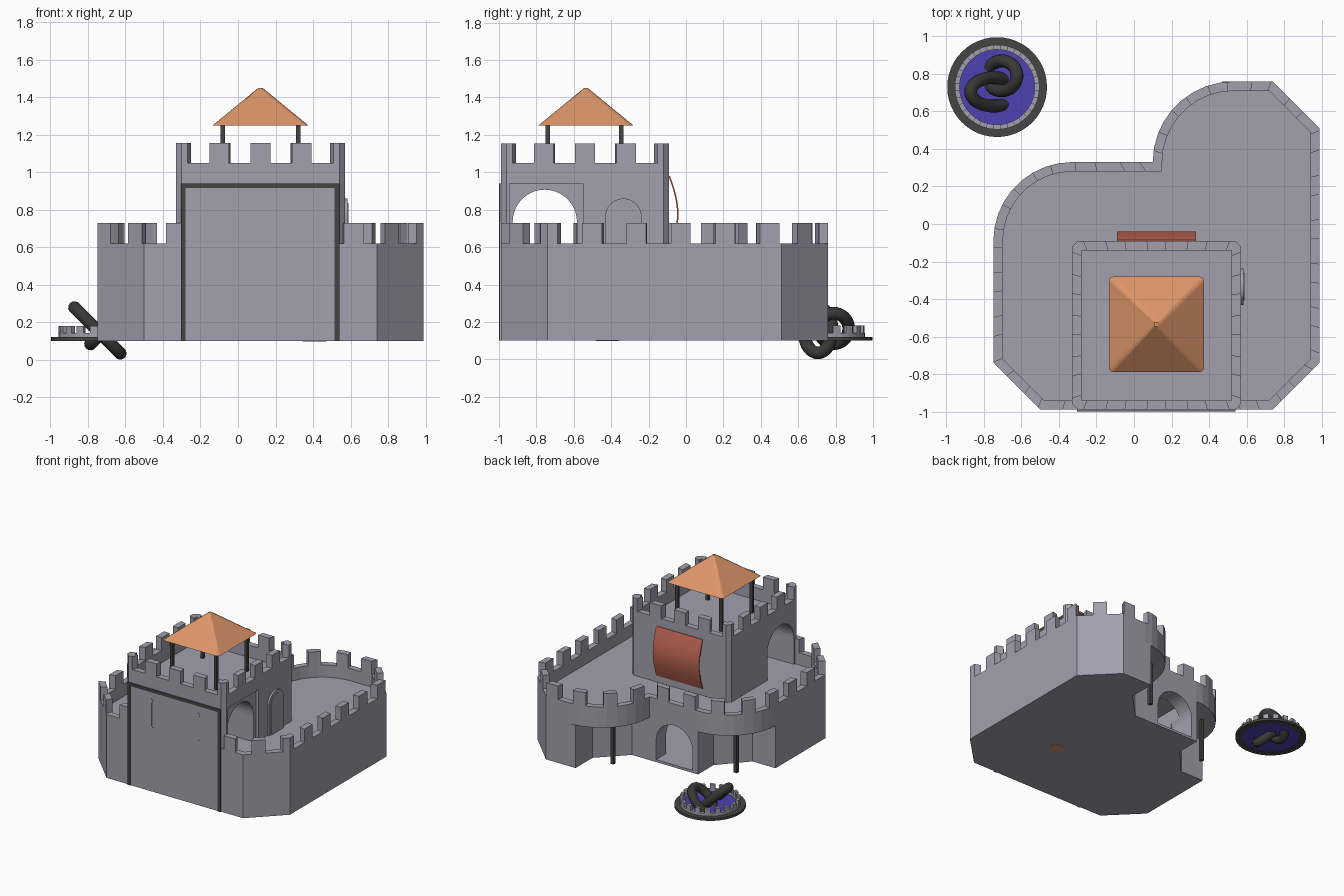
import bpy, bmesh
from math import sin, cos, pi, radians
from mathutils import Vector, Matrix

cube = bpy.data.objects.get("Cube")
if cube:
    bpy.data.objects.remove(cube, do_unlink=True)


def material(name, rgb):
    m = bpy.data.materials.new(name)
    m.use_nodes = True
    m.diffuse_color = (*rgb, 1)
    m.node_tree.nodes["Principled BSDF"].inputs["Base Color"].default_value = (*rgb, 1)
    return m


STONE = material("stone grey", (0.36, 0.35, 0.42))
IRON = material("dark iron", (0.06, 0.062, 0.056))
CHAIN = material("chain black", (0.04, 0.04, 0.038))
ROOF = material("roof orange", (0.72, 0.30, 0.14))
CLOTH = material("banner red", (0.50, 0.13, 0.085))
WATER = material("water blue", (0.075, 0.055, 0.45))


def finish(name, bm, mat):
    bmesh.ops.recalc_face_normals(bm, faces=bm.faces)
    mesh = bpy.data.meshes.new(name)
    bm.to_mesh(mesh)
    bm.free()
    ob = bpy.data.objects.new(name, mesh)
    bpy.context.collection.objects.link(ob)
    mesh.materials.append(mat)
    return ob


def place(u, v, w, axis):
    return {"x": (w, u, v), "y": (u, w, v), "z": (u, v, w)}[axis]


def add_prism(bm, pts, a, b, axis="z"):
    lo = [bm.verts.new(place(u, v, a, axis)) for u, v in pts]
    hi = [bm.verts.new(place(u, v, b, axis)) for u, v in pts]
    bm.faces.new(lo)
    bm.faces.new(hi)
    for i in range(len(pts)):
        j = (i + 1) % len(pts)
        bm.faces.new((lo[i], lo[j], hi[j], hi[i]))


def prism(name, pts, a, b, mat=STONE, axis="z"):
    bm = bmesh.new()
    add_prism(bm, pts, a, b, axis)
    return finish(name, bm, mat)


def rect(u0, u1, v0, v1):
    return [(u0, v0), (u1, v0), (u1, v1), (u0, v1)]


def arc(cx, cy, r, a0, a1, n):
    return [(cx + r * cos(radians(a0 + (a1 - a0) * i / n)),
             cy + r * sin(radians(a0 + (a1 - a0) * i / n))) for i in range(n + 1)]


def arch(c, r, bottom, spring):
    return [(c - r, bottom), (c + r, bottom)] + arc(c, spring, r, 0, 180, 20)


def inset(pts, d):
    # mitred inward offset of a counter-clockwise outline
    out = []
    for i, p in enumerate(pts):
        p, a, b = Vector(p), Vector(pts[i - 1]), Vector(pts[(i + 1) % len(pts)])
        e, f = (p - a).normalized(), (b - p).normalized()
        n, m = Vector((-e.y, e.x)), Vector((-f.y, f.x))
        out.append(tuple(p + (n + m) * d / (1 + n.dot(m))))
    return out


def ring(name, outer, inner, z0, z1, mat=STONE):
    bm = bmesh.new()
    loops = [[bm.verts.new((x, y, z)) for x, y in pts]
             for pts, z in ((outer, z0), (outer, z1), (inner, z1), (inner, z0))]
    n = len(outer)
    for k in range(4):
        p, q = loops[k], loops[(k + 1) % 4]
        for i in range(n):
            j = (i + 1) % n
            bm.faces.new((p[i], p[j], q[j], q[i]))
    return finish(name, bm, mat)


def merlons(name, outer, inner, z0, z1, count, width, start=0.0):
    # blocks spaced evenly around the wall, bending with its outline
    n = len(outer)
    lens = [(Vector(outer[(i + 1) % n]) - Vector(outer[i])).length for i in range(n)]
    total = sum(lens)
    cum = [sum(lens[:i]) for i in range(n)]

    def at(s):
        s %= total
        i = max(k for k in range(n) if cum[k] <= s)
        t = (s - cum[i]) / lens[i]
        return [tuple(Vector(l[i]).lerp(Vector(l[(i + 1) % n]), t)) for l in (outer, inner)]

    bm = bmesh.new()
    for k in range(count):
        a = start + k * total / count - width / 2
        stops = [c + w for c in cum for w in (-total, 0, total)
                 if a + 1e-3 < c + w < a + width - 1e-3]
        pairs = [at(s) for s in [a] + sorted(stops) + [a + width]]
        add_prism(bm, [p[0] for p in pairs] + [p[1] for p in reversed(pairs)], z0, z1)
    return finish(name, bm, STONE)


def cut(ob, cutter):
    mod = ob.modifiers.new("cut", "BOOLEAN")
    mod.operation, mod.solver, mod.object = "DIFFERENCE", "EXACT", cutter
    bpy.context.view_layer.update()
    deps = bpy.context.evaluated_depsgraph_get()
    mesh = bpy.data.meshes.new_from_object(ob.evaluated_get(deps))
    ob.modifiers.clear()
    ob.data = mesh
    bpy.data.objects.remove(cutter, do_unlink=True)


def smooth(ob, angle=40):
    bpy.ops.object.select_all(action="DESELECT")
    ob.select_set(True)
    bpy.context.view_layer.objects.active = ob
    bpy.ops.object.shade_smooth_by_angle(angle=radians(angle))


# Castle base, with notched corners below the round bastions
front = [(-0.75, -0.74), (-0.5, -0.99), (0.74, -0.99), (0.99, -0.74), (0.99, 0.51), (0.74, 0.76)]
base = prism("castle_base", front + [(0.47, 0.76), (0.47, 0.54), (0.26, 0.33), (-0.34, 0.33),
                                     (-0.34, 0.13), (-0.54, -0.09), (-0.75, -0.09)], 0.1, 0.45)
cut(base, prism("room_cutter", rect(-0.28, 0.5, -0.72, 0.2), 0.12, 0.5))
cut(base, prism("gate_cutter", arch(-0.125, 0.165, 0.12, 0.28), 0.1, 0.4, axis="y"))

# Upper deck, parapet and battlements
outline = (front[3:] + arc(0.53, 0.33, 0.43, 90, 180, 9)
           + arc(-0.33, -0.09, 0.42, 90, 180, 9) + front[:3])
inner = inset(outline, 0.05)
prism("castle_deck", outline, 0.45, 0.52)
ring("castle_parapet", outline, inner, 0.52, 0.62)
merlons("castle_merlons", outline, inner, 0.62, 0.73, 26, 0.105)
for i, (x, y) in enumerate([(0.288, 0.534), (-0.55, 0.134)]):
    prism(f"bastion_post_{i}", rect(x - 0.014, x + 0.014, y - 0.014, y + 0.014), 0.1, 0.46, IRON)

# Inner spiral stair
bm = bmesh.new()
for i in range(14):
    a = -15 - i * 17
    wedge = arc(0.14, -0.3, 0.34, a, a - 17, 2) + arc(0.14, -0.3, 0.24, a - 17, a, 2)
    z = 0.098 + i * 0.025
    add_prism(bm, wedge, z, z + 0.03)
finish("spiral_stair", bm, ROOF)

# Tower with a cross passage
c = 0.03
x0, x1, y0, y1 = -0.33, 0.57, -0.99, -0.09
plan = [(x0, y0 + c), (x0 + c, y0), (x1 - c, y0), (x1, y0 + c),
        (x1, y1 - c), (x1 - c, y1), (x0 + c, y1), (x0, y1 - c)]
tower = prism("tower", plan, 0.51, 0.95)
cut(tower, prism("passage_cutter", arch(-0.755, 0.172, 0.5, 0.735), -0.6, 0.7, axis="x"))
cut(tower, prism("recess_cutter", rect(-0.945, -0.55, 0.5, 0.94), 0.55, 0.7, axis="x"))
plan_in = inset(plan, 0.05)
ring("tower_parapet", plan, plan_in, 0.95, 1.05)
merlons("tower_merlons", plan, plan_in, 1.05, 1.155, 16, 0.105, c * 0.707)

# Side door
prism("side_door_frame", arch(-0.335, 0.097, 0.52, 0.763), 0.56, 0.585, axis="x")
prism("side_door_panel", arch(-0.335, 0.073, 0.52, 0.763), 0.58, 0.59, axis="x")

# Front gate with iron frame and chain slots
prism("gate_panel", rect(-0.3, 0.54, 0.1, 0.94), -0.994, -0.985, axis="y")
for name, r in (("left", rect(0.515, 0.54, 0.1, 0.94)), ("right", rect(-0.305, -0.28, 0.1, 0.94)),
                ("top", rect(-0.28, 0.515, 0.915, 0.94))):
    prism("gate_frame_" + name, r, -1.0, -0.985, IRON, "y")
for i, x in enumerate((-0.093, 0.33)):
    slot = arc(x, 0.842, 0.018, -65, 245, 14) + arc(x, 0.622, 0.018, 115, 425, 14)
    prism(f"chain_slot_{i}", slot, -0.997, -0.99, axis="y")

# Bulging banner on the tower back
bulge = [(-0.085 + 0.045 * sin(pi * i / 12), 0.575 + 0.405 * i / 12) for i in range(13)]
back = [(y - 0.008, z) for y, z in reversed(bulge)]
smooth(prism("banner", bulge + back, -0.09, 0.33, CLOTH, "x"))

# Canopy on four posts
bm = bmesh.new()
bmesh.ops.create_cone(bm, cap_ends=True, segments=4, radius1=0.36, radius2=0.015, depth=0.2,
                      matrix=Matrix.Translation((0.12, -0.535, 1.35)) @ Matrix.Rotation(pi / 4, 4, "Z"))
ridges = [e for e in bm.edges if abs(e.verts[0].co.z - e.verts[1].co.z) > 0.1]
bmesh.ops.bevel(bm, geom=ridges, offset=0.02, segments=3, profile=0.5, affect="EDGES")
finish("canopy_roof", bm, ROOF)
for i in range(4):
    x, y = (-0.08, 0.32)[i % 2], (-0.74, -0.345)[i // 2]
    prism(f"canopy_post_{i}", rect(x - 0.012, x + 0.012, y - 0.012, y + 0.012), 0.95, 1.26, IRON)

# Round pool with a little battlement


def circle(r):
    return arc(-0.73, 0.73, r, 0, 352.5, 47)


ring("pool_rim", circle(0.266), circle(0.215), 0.1, 0.12, IRON)
prism("pool_water", circle(0.218), 0.103, 0.123, WATER)
ring("pool_wall", circle(0.226), circle(0.2), 0.12, 0.142)
merlons("pool_merlons", circle(0.226), circle(0.2), 0.142, 0.18, 18, 0.042)


# Two linked chain loops through the pool
def link(name, centre, axis, long_r, side_r, tube):
    bm = bmesh.new()
    o, u, v = Vector(centre), Vector(axis).normalized(), Vector((0, 1, 0))
    n, m, rows = 36, 14, []
    for i in range(n):
        a = 2 * pi * i / n
        p = o + u * long_r * cos(a) + v * side_r * sin(a)
        out = (u * side_r * cos(a) + v * long_r * sin(a)).normalized()
        rows.append([bm.verts.new(p + tube * (out * cos(2 * pi * k / m) + u.cross(v) * sin(2 * pi * k / m)))
                     for k in range(m)])
    for i in range(n):
        p, q = rows[i], rows[(i + 1) % n]
        for k in range(m):
            j = (k + 1) % m
            bm.faces.new((p[k], q[k], q[j], p[j]))
    smooth(finish(name, bm, CHAIN), 60)


link("chain_link_low", (-0.75, 0.705, 0.156), (-1, 0, 1), 0.172, 0.076, 0.034)
link("chain_link_high", (-0.705, 0.79, 0.165), (1, 0, 1), 0.115, 0.08, 0.034)
